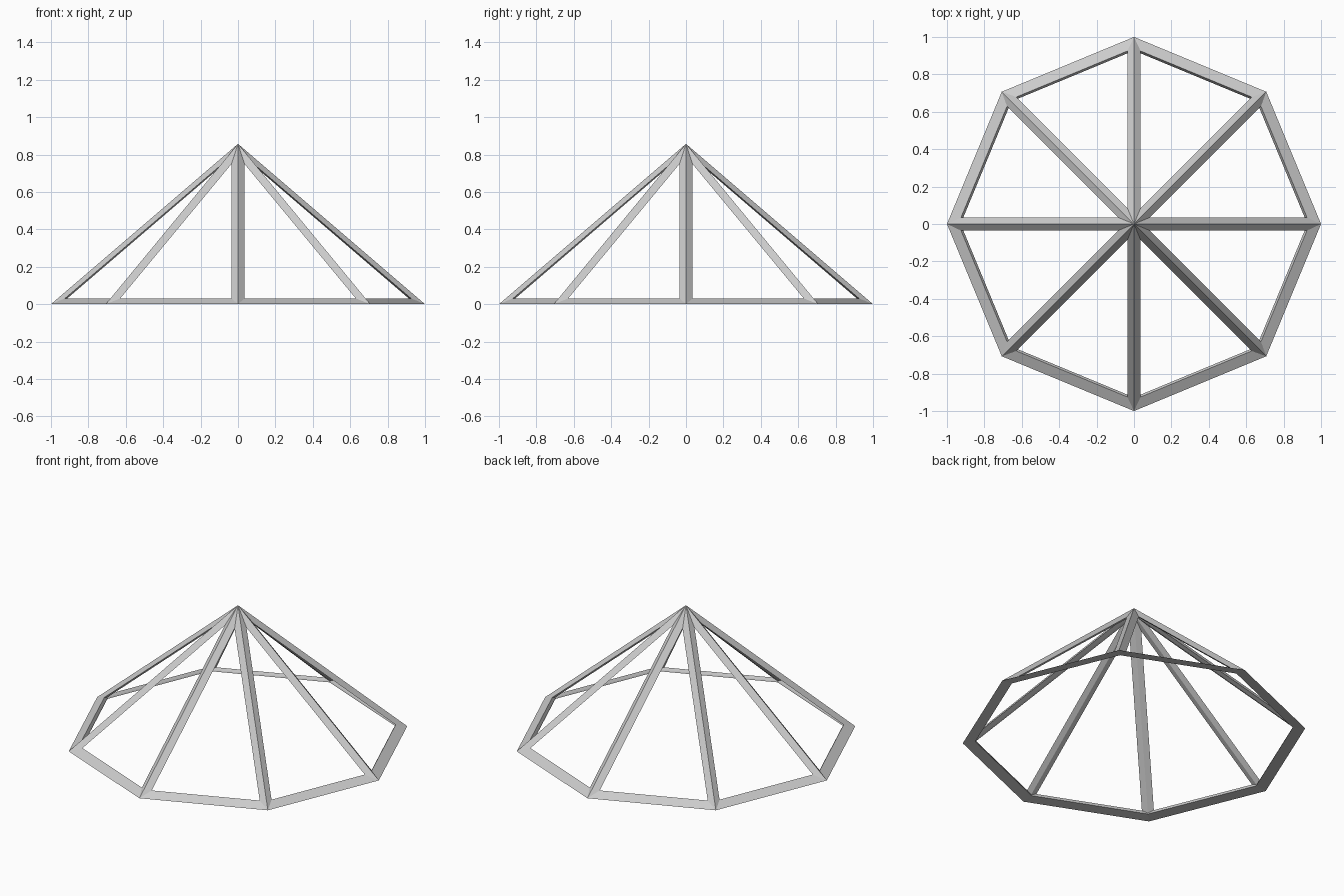
import bpy, bmesh
from math import cos, sin, pi

if "Cube" in bpy.data.objects:
    bpy.data.objects.remove(bpy.data.objects["Cube"])

N = 8
STEP = 2 * pi / N
APEX, APEX_IN = 0.857, 0.813      # outer and inner tip heights

bm = bmesh.new()


def polar(r, a, z, side=0.0):
    """Vertex at radius r along angle a, shifted sideways."""
    return bm.verts.new((r * cos(a) - side * sin(a), r * sin(a) + side * cos(a), z))


# Ridge lines of the frame: outer and inner rim corners, base inset corners
outer = [polar(1.0, i * STEP, 0.0) for i in range(N)]
inner = [polar(0.93, i * STEP, 0.016) for i in range(N)]
base = [polar(0.927, i * STEP, 0.008) for i in range(N)]
tip_out = polar(0, 0, APEX)
tip_in = polar(0, 0, APEX_IN)

# Triangular opening corners in each sloping side
left = [polar(0.925, i * STEP, 0.031, 0.035) for i in range(N)]
right = [polar(0.925, (i + 1) * STEP, 0.031, -0.035) for i in range(N)]
top = [polar(0.092, (i + 0.5) * STEP, 0.749) for i in range(N)]

# Rim bars and sloping ribs, outer skin and inner skin
for i in range(N):
    j = (i + 1) % N
    for rim, tip in ((outer, tip_out), (inner, tip_in)):
        bm.faces.new((rim[i], rim[j], right[i], left[i]))
        bm.faces.new((rim[i], left[i], top[i], tip))
        bm.faces.new((rim[j], tip, top[i], right[i]))
        bm.faces.new((rim[i], base[i], base[j], rim[j]))

bmesh.ops.recalc_face_normals(bm, faces=bm.faces)
mesh = bpy.data.meshes.new("cone_frame")
bm.to_mesh(mesh)
bm.free()
bpy.context.collection.objects.link(bpy.data.objects.new("cone_frame", mesh))
